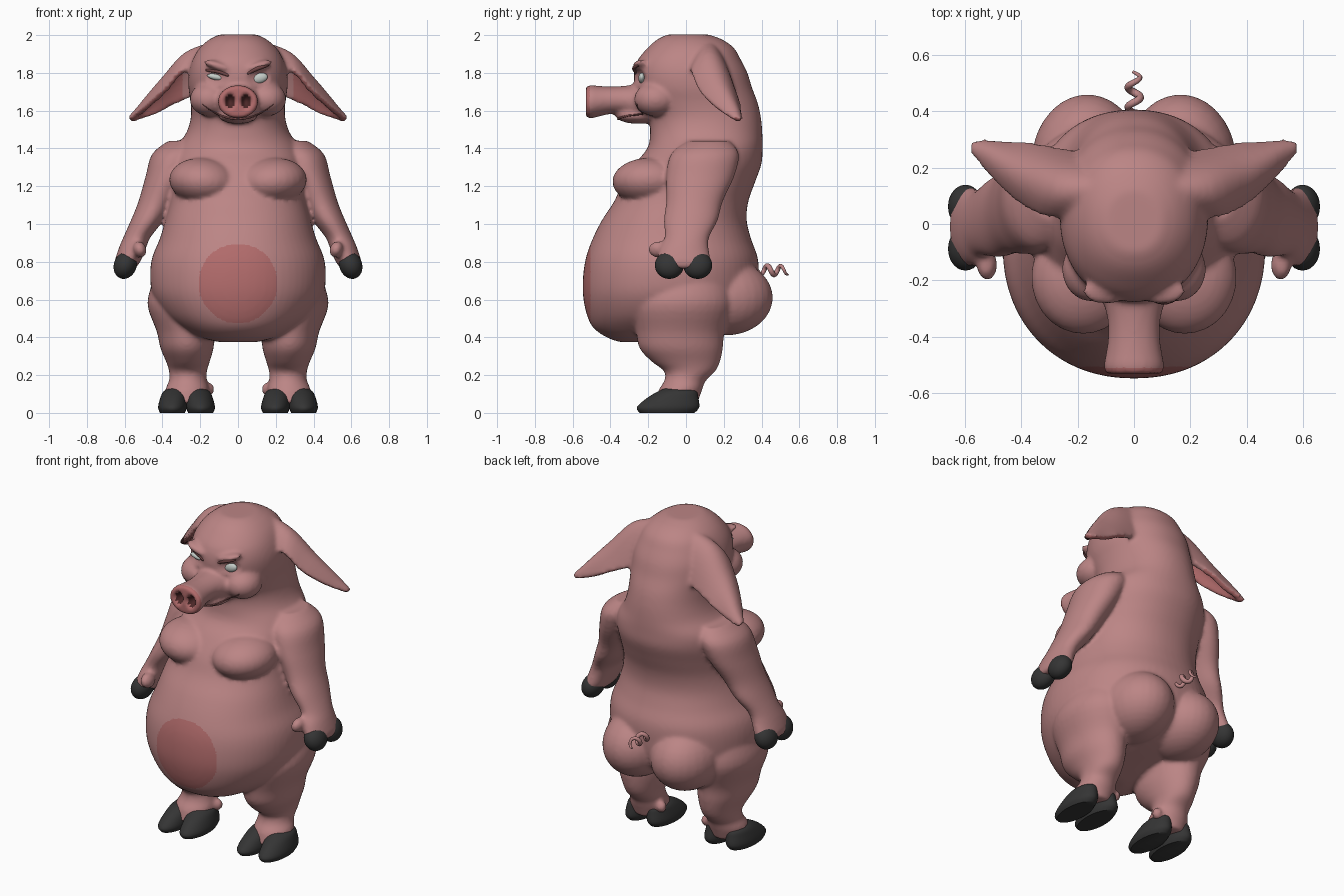
import bpy, bmesh, math
from mathutils import Vector, Matrix
from mathutils.bvhtree import BVHTree

if "Cube" in bpy.data.objects:
    bpy.data.objects.remove(bpy.data.objects["Cube"])


def material(name, rgb):
    m = bpy.data.materials.new(name)
    m.diffuse_color = (*rgb, 1)
    m.use_nodes = True
    m.node_tree.nodes["Principled BSDF"].inputs["Base Color"].default_value = m.diffuse_color
    return m


SKIN = material("skin", (0.50, 0.235, 0.235))
BLUSH = material("blush", (0.45, 0.15, 0.15))
DARK = material("nostril", (0.07, 0.02, 0.02))
CREASE = material("crease", (0.16, 0.06, 0.06))
HOOF = material("hoof", (0.035, 0.035, 0.035))
EYE = material("eye", (0.55, 0.60, 0.57))


def smooth_rows(rows, steps=4):
    """Catmull-Rom resampling of a list of equal-length tuples."""
    out = []
    for i in range(len(rows) - 1):
        p0, p1, p2, p3 = (rows[max(i - 1, 0)], rows[i], rows[i + 1],
                          rows[min(i + 2, len(rows) - 1)])
        for k in range(steps):
            t = k / steps
            out.append(tuple(
                0.5 * (2 * b + (c - a) * t + (2 * a - 5 * b + 4 * c - d) * t * t
                       + (3 * b - a - 3 * c + d) * t ** 3)
                for a, b, c, d in zip(p0, p1, p2, p3)))
    return out + [tuple(rows[-1])]


def loft(bm, rows, axis='z', power=2.0, sx=1, seg=36):
    """Closed loft; rows are (x, y, z, radius_u, radius_v)."""
    rings = []
    for x, y, z, ru, rv in smooth_rows(rows):
        ring = []
        for k in range(seg):
            a = 2 * math.pi * k / seg
            c, s = math.cos(a), math.sin(a)
            c = math.copysign(abs(c) ** (2 / power), c) * ru
            s = math.copysign(abs(s) ** (2 / power), s) * rv
            p = (x + c, y + s, z) if axis == 'z' else (x + c, y, z + s)
            ring.append(bm.verts.new((p[0] * sx, p[1], p[2])))
        rings.append(ring)
    for a, b in zip(rings, rings[1:]):
        for k in range(seg):
            j = (k + 1) % seg
            bm.faces.new((a[k], a[j], b[j], b[k]))
    bm.faces.new(rings[0])
    bm.faces.new(rings[-1])


def blob(bm, c, r, tilt=0, sx=1):
    m = (Matrix.Translation((c[0] * sx, c[1], c[2]))
         @ Matrix.Rotation(tilt * sx, 4, 'Y') @ Matrix.Diagonal((*r, 1)))
    bmesh.ops.create_uvsphere(bm, u_segments=28, v_segments=18, radius=1, matrix=m)


def ear(bm, sx, thick=0.034, n=12):
    """Curled leaf: each row holds front rim, ridge and back rim points."""
    rows = [(.18, .04, 1.84, .14, .14, 1.94, .18, .24, 1.70),
            (.30, .035, 1.80, .27, .15, 1.885, .26, .255, 1.67),
            (.38, .07, 1.71, .385, .18, 1.765, .36, .275, 1.625),
            (.46, .135, 1.635, .465, .22, 1.675, .45, .28, 1.58),
            (.52, .20, 1.585, .52, .25, 1.61, .52, .285, 1.555),
            (.565, .255, 1.55, .57, .27, 1.555, .57, .285, 1.54)]
    tmp, grid = bmesh.new(), []
    for r in smooth_rows(rows):
        f, m, b = Vector(r[:3]), Vector(r[3:6]), Vector(r[6:])
        ctl = 2 * m - (f + b) / 2
        pts = [f * (1 - t) ** 2 + ctl * 2 * t * (1 - t) + b * t * t
               for t in (k / n for k in range(n + 1))]
        grid.append([tmp.verts.new((p.x * sx, p.y, p.z)) for p in pts])
    for a, b in zip(grid, grid[1:]):
        for k in range(n):
            tmp.faces.new((a[k], a[k + 1], b[k + 1], b[k]))
    bmesh.ops.recalc_face_normals(tmp, faces=tmp.faces)
    tmp.normal_update()
    offs = {v: v.normal * thick / 2 for v in tmp.verts}
    for v in tmp.verts:
        v.co -= offs[v]
    bmesh.ops.solidify(tmp, geom=tmp.faces[:], thickness=-thick)
    me = bpy.data.meshes.new("ear_tmp")
    tmp.to_mesh(me)
    bm.from_mesh(me)
    bpy.data.meshes.remove(me)


def make(name, bm, mat, angle=50):
    bmesh.ops.recalc_face_normals(bm, faces=bm.faces)
    me = bpy.data.meshes.new(name)
    bm.to_mesh(me)
    bm.free()
    ob = bpy.data.objects.new(name, me)
    bpy.context.collection.objects.link(ob)
    me.materials.append(mat)
    bpy.ops.object.select_all(action='DESELECT')
    ob.select_set(True)
    bpy.context.view_layer.objects.active = ob
    bpy.ops.object.shade_smooth_by_angle(angle=math.radians(angle))
    return ob


def cord(name, pts, radius, mat):
    cu = bpy.data.curves.new(name, 'CURVE')
    cu.dimensions, cu.bevel_depth, cu.bevel_resolution = '3D', radius, 3
    cu.use_fill_caps = True
    sp = cu.splines.new('POLY')
    sp.points.add(len(pts) - 1)
    for i, (q, p) in enumerate(zip(sp.points, pts)):
        q.co = (*p, 1)
        q.radius = 0.35 + 0.65 * math.sin(math.pi * (i + 0.5) / len(pts))
    ob = bpy.data.objects.new(name, cu)
    bpy.context.collection.objects.link(ob)
    cu.materials.append(mat)


# Torso, neck and head in one loft
bm = bmesh.new()
loft(bm, [(0, y, z, rx, ry) for z, y, rx, ry in [
    (.375, -.25, .10, .10), (.40, -.22, .20, .20), (.45, -.15, .30, .34),
    (.52, -.10, .39, .425), (.62, -.085, .45, .46), (.72, -.08, .465, .465),
    (.82, -.075, .455, .455), (.92, -.075, .415, .42), (1.02, -.062, .385, .383),
    (1.12, -.025, .362, .355), (1.22, .015, .355, .35), (1.32, .065, .35, .335),
    (1.40, .10, .33, .305), (1.48, .107, .275, .297), (1.56, .10, .25, .297),
    (1.64, .07, .25, .31), (1.72, .04, .262, .31), (1.80, .025, .26, .30),
    (1.87, .018, .24, .272), (1.93, .025, .205, .23), (1.975, .02, .155, .175),
    (2.003, .01, .10, .11)]], power=2.15, seg=64)
# Snout and jaw
loft(bm, [(0, -.16, 1.64, .14, .115), (0, -.26, 1.645, .115, .095),
          (0, -.33, 1.655, .095, .076), (0, -.40, 1.655, .092, .073),
          (0, -.46, 1.65, .10, .081), (0, -.505, 1.647, .108, .088),
          (0, -.53, 1.647, .10, .08)], axis='y')
blob(bm, (0, -.25, 1.575), (.105, .125, .045))
for s in (1, -1):
    # Cheeks, brow ridges, chest, buttocks
    blob(bm, (.15, -.16, 1.66), (.105, .115, .09), 0, s)
    blob(bm, (.10, -.235, 1.835), (.085, .05, .024), -.3, s)
    blob(bm, (.18, -.19, 1.225), (.185, .20, .125), -.1, s)
    blob(bm, (.165, .21, .61), (.20, .25, .20), 0, s)
    # Leg
    loft(bm, [(.28, 0, .72, .16, .22), (.29, -.02, .58, .19, .27),
              (.275, -.03, .43, .155, .235), (.27, -.025, .34, .14, .22),
              (.265, 0, .27, .115, .18), (.265, .02, .22, .10, .135),
              (.265, -.005, .17, .10, .11), (.27, -.03, .12, .115, .115),
              (.27, -.05, .05, .10, .11)], sx=s)
    blob(bm, (.155, .02, .125), (.03, .03, .035), 0, s)
    # Arm with thumb
    loft(bm, [(.29, .12, 1.44, .08, .11), (.33, .10, 1.37, .125, .18),
              (.375, .075, 1.25, .115, .18), (.43, .045, 1.12, .097, .15),
              (.48, .025, 1.02, .087, .143), (.535, .005, .93, .072, .118),
              (.56, -.01, .87, .072, .13), (.585, -.01, .80, .068, .14),
              (.595, -.01, .765, .05, .11)], sx=s)
    blob(bm, (.52, -.145, .865), (.035, .055, .045), .3, s)
    ear(bm, s)
body = make("body", bm, SKIN)

# Fuse the body into one smooth skin
mod = body.modifiers.new("fuse", 'REMESH')
mod.mode, mod.voxel_size, mod.use_smooth_shade = 'VOXEL', 0.012, True
mod = body.modifiers.new("soften", 'SMOOTH')
mod.factor, mod.iterations = 0.5, 6
deps = bpy.context.evaluated_depsgraph_get()
mesh = bpy.data.meshes.new_from_object(body.evaluated_get(deps))
body.modifiers.clear()
body.data = mesh
mesh.materials.clear()
for m in (SKIN, BLUSH, DARK):
    mesh.materials.append(m)

# Colour the inner ears, snout disc and nostrils, then press in the hollows
for p in mesh.polygons:
    c, n = p.center, p.normal
    p.use_smooth = True
    inner = abs(c.x) > .29 and c.z > 1.53 and n.z < -.25
    p.material_index = 1 if inner or c.y < -.505 else 0
    if c.y < -.49 and math.hypot((abs(c.x) - .042) / .025, (c.z - 1.65) / .037) < 1:
        p.material_index = 2
HOLLOWS = [((.042, -.525, 1.65), (.03, .05, .043), .05),
           ((.115, -.26, 1.775), (.07, .10, .045), .018)]
for v in mesh.vertices:
    for c, r, depth in HOLLOWS:
        d2 = sum(((a - b) / k) ** 2 for a, b, k in
                 zip((abs(v.co.x), v.co.y, v.co.z), c, r))
        if d2 < 1:
            v.co.y += depth * (1 - d2)
mesh.update()

# Face details laid on the skin
tree = BVHTree.FromPolygons([v.co for v in mesh.vertices],
                            [p.vertices for p in mesh.polygons])


def on_face(x, z):
    hit = tree.ray_cast(Vector((x, -2, z)), Vector((0, 1, 0)))[0]
    return hit if hit else Vector((x, -.2, z))


for name, x, z, rx, rz, tilt in [("left_eye", .112, 1.772, .046, .027, -.25),
                                 ("right_eye", -.118, 1.778, .046, .016, .2)]:
    bm = bmesh.new()
    blob(bm, on_face(x, z), (rx, .018, rz), tilt)
    make(name, bm, EYE)
cord("mouth", [on_face(x / 100, 1.556 + 2.2 * (x / 100) ** 2)
               for x in range(-19, 20, 2)], .006, CREASE)
for name, pts in [("left_brow", [(.05, 1.795), (.10, 1.822), (.16, 1.84)]),
                  ("right_brow", [(-.05, 1.785), (-.10, 1.806), (-.17, 1.815)])]:
    cord(name, [on_face(*p) for p in smooth_rows(pts)], .011, CREASE)

# Cloven foot hooves and finger hooves
feet, hands = bmesh.new(), bmesh.new()
for s in (1, -1):
    for x, lean in ((.198, .012), (.347, -.012)):
        loft(feet, [(x, -.10, 0, .066, .145), (x, -.095, .03, .076, .165),
                    (x + lean / 2, -.07, .08, .070, .135),
                    (x + lean, -.045, .115, .058, .10),
                    (x + lean * 2, -.04, .135, .03, .06)], sx=s)
    for y in (-.088, .062):
        blob(hands, (.597, y, .782), (.060, .077, .074), -.35, s)
make("foot_hooves", feet, HOOF)
make("hand_hooves", hands, HOOF)

# Curly tail
cord("tail", [(.022 * math.sin(t * .55) * min(1, t / 6), .36 + .0062 * t,
               .755 + .024 * math.cos(t * .55) * min(1, t / 6))
              for t in range(30)], .014, SKIN)
